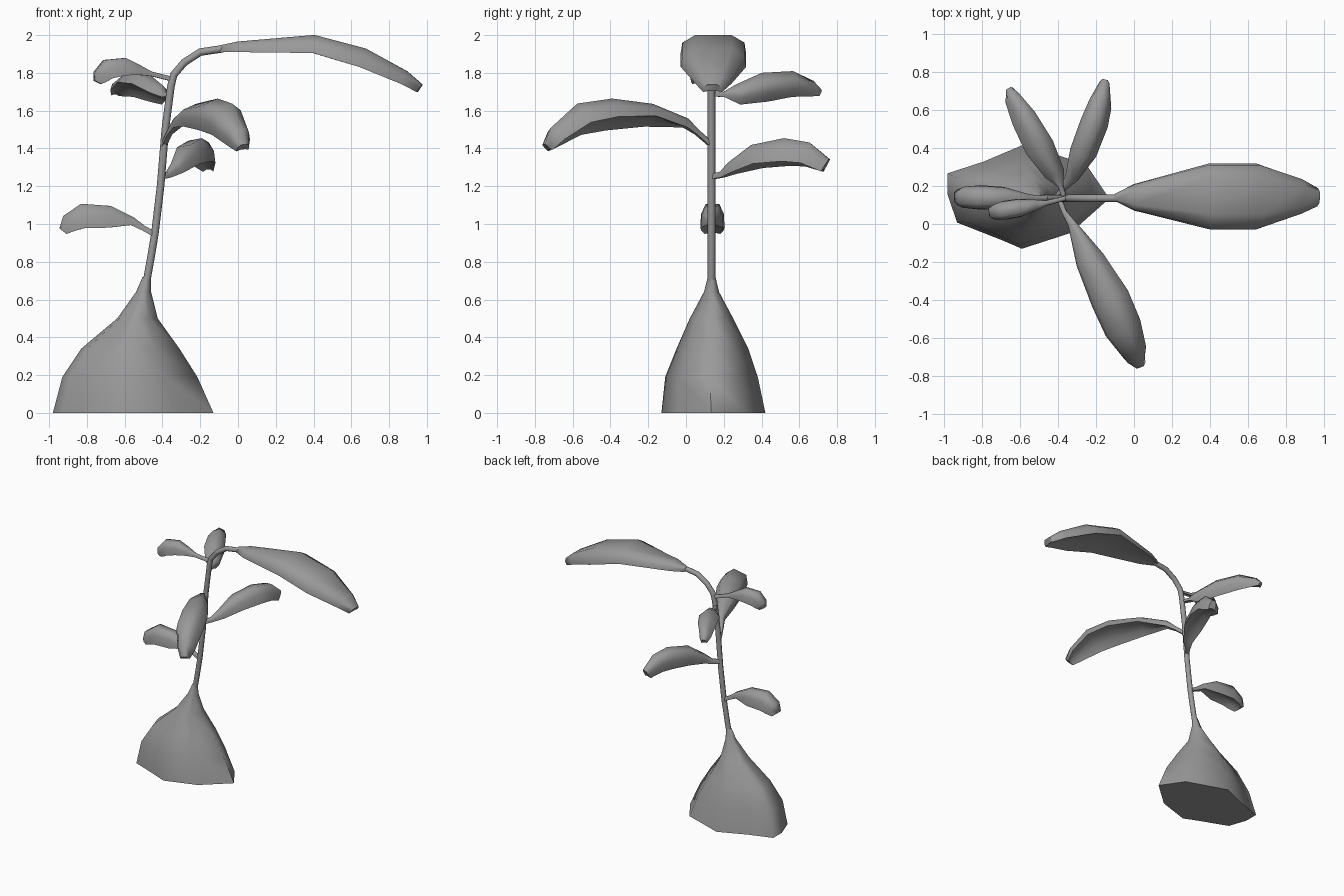
import bpy, bmesh, math
from mathutils import Vector

mat = bpy.data.materials.new("plain grey")
mat.diffuse_color = (0.32, 0.32, 0.32, 1)

ROUND = [(math.cos(i * math.pi / 4), math.sin(i * math.pi / 4)) for i in range(8)]
# Arched leaf section: narrow crown, wide rim, slightly hollow underside
ARCH = [(1, -1), (.95, .15), (.55, 1), (-.55, 1), (-.95, .15), (-1, -1), (-.4, -.65), (.4, -.65)]


def skin(name, rings, angle=70):
    """Bridge rings of points into one closed shell."""
    bm = bmesh.new()
    loops = [[bm.verts.new(p) for p in ring] for ring in rings]
    n = len(loops[0])
    for a, b in zip(loops, loops[1:]):
        for i in range(n):
            j = (i + 1) % n
            bm.faces.new((a[i], a[j], b[j], b[i]))
    bm.faces.new(loops[0])
    bm.faces.new(loops[-1])
    bmesh.ops.recalc_face_normals(bm, faces=bm.faces[:])
    me = bpy.data.meshes.new(name)
    bm.to_mesh(me)
    bm.free()
    me.materials.append(mat)
    ob = bpy.data.objects.new(name, me)
    bpy.context.collection.objects.link(ob)
    bpy.ops.object.select_all(action='DESELECT')
    ob.select_set(True)
    bpy.context.view_layer.objects.active = ob
    bpy.ops.object.shade_smooth_by_angle(angle=math.radians(angle))


def loft(name, stations, section, roll=0, side=None):
    """Stations are x, y, z, half width, half height; roll lifts the left rim."""
    pts = [Vector(s[:3]) for s in stations]
    rings = []
    for k, s in enumerate(stations):
        t = (pts[min(k + 1, len(pts) - 1)] - pts[max(k - 1, 0)]).normalized()
        right = Vector(side) if side else t.cross(Vector((0, 0, 1))).normalized()
        up = right.cross(t).normalized()
        a = math.radians(roll) * min(1, max(0, (s[3] - .02) / .03))
        r = right * math.cos(a) - up * math.sin(a)
        u = up * math.cos(a) + right * math.sin(a)
        rings.append([pts[k] + r * s[3] * p + u * s[4] * q for p, q in section])
    skin(name, rings)


# Swollen base: one irregular footprint, squeezed level by level
foot = [(0, .72), (.22, .83), (.48, 1), (.86, .8), (1, .48),
        (.76, .15), (.46, 0), (.34, .08), (.06, .25), (0, .52)]
levels = [(0, -.98, -.13, -.13, .42), (.19, -.93, -.215, -.11, .38),
          (.34, -.83, -.31, -.05, .33), (.5, -.64, -.425, .02, .25),
          (.64, -.54, -.46, .095, .175), (.72, -.505, -.462, .115, .156)]
skin("swollen_base", [[(x0 + (x1 - x0) * u, y0 + (y1 - y0) * v, z) for u, v in foot]
                      for z, x0, x1, y0, y1 in levels])

# Stem, bending over at the top
stem = [(-.485, .69), (-.465, .8), (-.44, .95), (-.41, 1.2), (-.385, 1.5), (-.355, 1.73),
        (-.34, 1.79), (-.285, 1.855), (-.2, 1.91), (-.08, 1.928)]
loft("stem", [(x, .135, z, .02, .02) for x, z in stem], ROUND, side=(0, -1, 0))

# Leaves with their stalks
loft("top_leaf", [(-.1, .14, 1.927, .02, .018), (0, .14, 1.938, .07, .028),
                  (.4, .145, 1.953, .173, .048), (.66, .145, 1.88, .173, .052),
                  (.88, .145, 1.775, .095, .037), (.963, .14, 1.718, .05, .024)], ARCH)
loft("front_leaf", [(-.395, .135, 1.42, .014, .014), (-.365, .06, 1.485, .014, .014),
                    (-.325, 0, 1.535, .024, .024), (-.24, -.19, 1.582, .075, .042),
                    (-.135, -.4, 1.588, .1, .06), (-.065, -.56, 1.562, .095, .066),
                    (.003, -.69, 1.465, .062, .048), (.028, -.735, 1.405, .035, .025)], ARCH, 22)
loft("lower_back_leaf", [(-.41, .135, 1.25, .014, .014), (-.37, .19, 1.262, .018, .016),
                         (-.33, .24, 1.295, .035, .03), (-.275, .37, 1.36, .068, .055),
                         (-.215, .53, 1.384, .07, .065), (-.18, .64, 1.37, .058, .06),
                         (-.155, .74, 1.31, .028, .038)], ARCH, -10)
loft("left_leaf", [(-.44, .135, .945, .014, .014), (-.5, .135, .978, .014, .014),
                   (-.56, .135, 1.015, .025, .022), (-.68, .137, 1.038, .058, .058),
                   (-.82, .14, 1.043, .064, .065), (-.895, .14, 1.003, .058, .05),
                   (-.927, .14, .962, .042, .024)], ARCH)
loft("upper_back_leaf", [(-.365, .135, 1.69, .012, .012), (-.385, .2, 1.685, .016, .014),
                         (-.41, .27, 1.692, .05, .038), (-.485, .41, 1.735, .075, .052),
                         (-.57, .56, 1.75, .06, .05), (-.635, .67, 1.72, .04, .032),
                         (-.655, .705, 1.695, .022, .018)], ARCH, 40)
loft("upper_left_leaf", [(-.36, .135, 1.77, .012, .012), (-.46, .11, 1.795, .014, .012),
                         (-.52, .1, 1.813, .03, .025), (-.6, .085, 1.833, .048, .046),
                         (-.69, .07, 1.82, .05, .052), (-.73, .062, 1.78, .042, .04),
                         (-.745, .06, 1.75, .03, .02)], ARCH)
